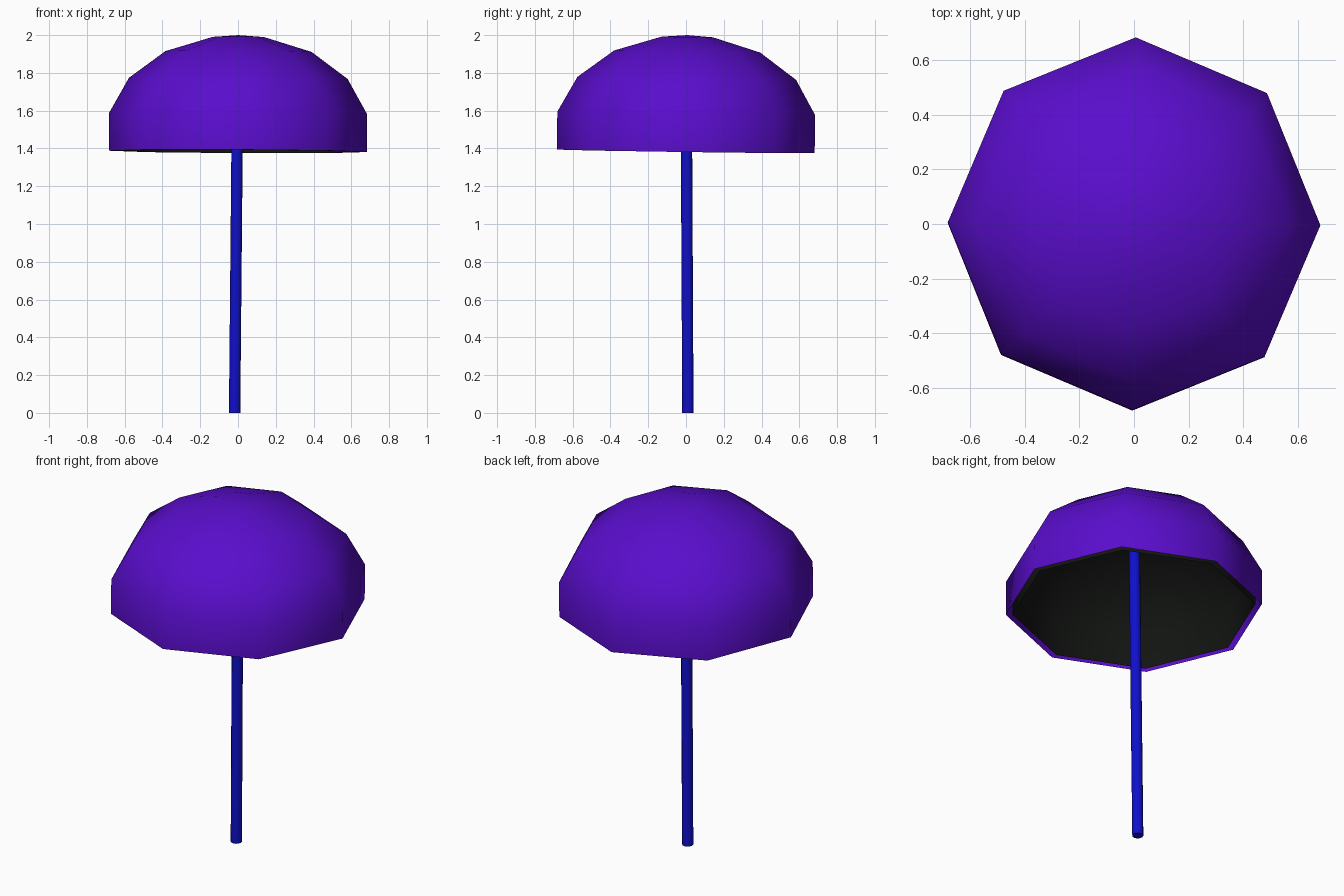
import bpy, bmesh
from math import radians, sin, cos, pi
from mathutils import Vector

if "Cube" in bpy.data.objects:
    bpy.data.objects.remove(bpy.data.objects["Cube"])


def material(name, rgb):
    m = bpy.data.materials.new(name)
    m.diffuse_color = (*rgb, 1)
    m.use_nodes = True
    m.node_tree.nodes["Principled BSDF"].inputs["Base Color"].default_value = m.diffuse_color
    return m


def make_object(name, bm, mat):
    bmesh.ops.recalc_face_normals(bm, faces=bm.faces)
    mesh = bpy.data.meshes.new(name)
    bm.to_mesh(mesh)
    bm.free()
    mesh.materials.append(mat)
    ob = bpy.data.objects.new(name, mesh)
    bpy.context.collection.objects.link(ob)
    for p in mesh.polygons:
        p.use_smooth = True
    return ob


def dome(name, radius, height, mat, inward=False):
    """Eight-sided open dome: upper rings of a squashed sphere plus a pole."""
    bm = bmesh.new()
    rings = []
    for lat in (-11.25, 11.25, 33.75, 56.25, 78.75):
        r, z = radius * cos(radians(lat)), height * sin(radians(lat))
        rings.append([bm.verts.new((r * cos(i * pi / 4), r * sin(i * pi / 4), z))
                      for i in range(8)])
    pole = bm.verts.new((0, 0, height))
    for i in range(8):
        j = (i + 1) % 8
        for a, b in zip(rings, rings[1:]):
            bm.faces.new((a[i], a[j], b[j], b[i]))
        bm.faces.new((rings[-1][i], rings[-1][j], pole))
    ob = make_object(name, bm, mat)
    if inward:
        ob.data.flip_normals()
    ob.location.z = 1.485
    ob.rotation_euler = (radians(-0.8), radians(0.3), radians(-0.5))
    return ob


purple = material("purple", (0.10, 0.004, 0.6))
blue = material("blue", (0.005, 0.005, 0.6))
black = material("black", (0.006, 0.007, 0.006))

# Canopy and its dark lining
dome("canopy", 0.696, 0.515, purple)
lining = dome("canopy_lining", 0.66, 0.49, black, inward=True)
lining.location.z = 1.48

# Slightly leaning pole reaching into the canopy
base, top = Vector((-0.018, 0.01, 0)), Vector((0.0, 0.0, 1.95))
bm = bmesh.new()
bmesh.ops.create_cone(bm, cap_ends=True, segments=12, radius1=0.03, radius2=0.03,
                      depth=(top - base).length)
pole = make_object("pole", bm, blue)
pole.location = (base + top) / 2
pole.rotation_mode = 'QUATERNION'
pole.rotation_quaternion = (top - base).to_track_quat('Z', 'Y')
bpy.context.view_layer.objects.active = pole
pole.select_set(True)
bpy.ops.object.shade_smooth_by_angle(angle=radians(40))
